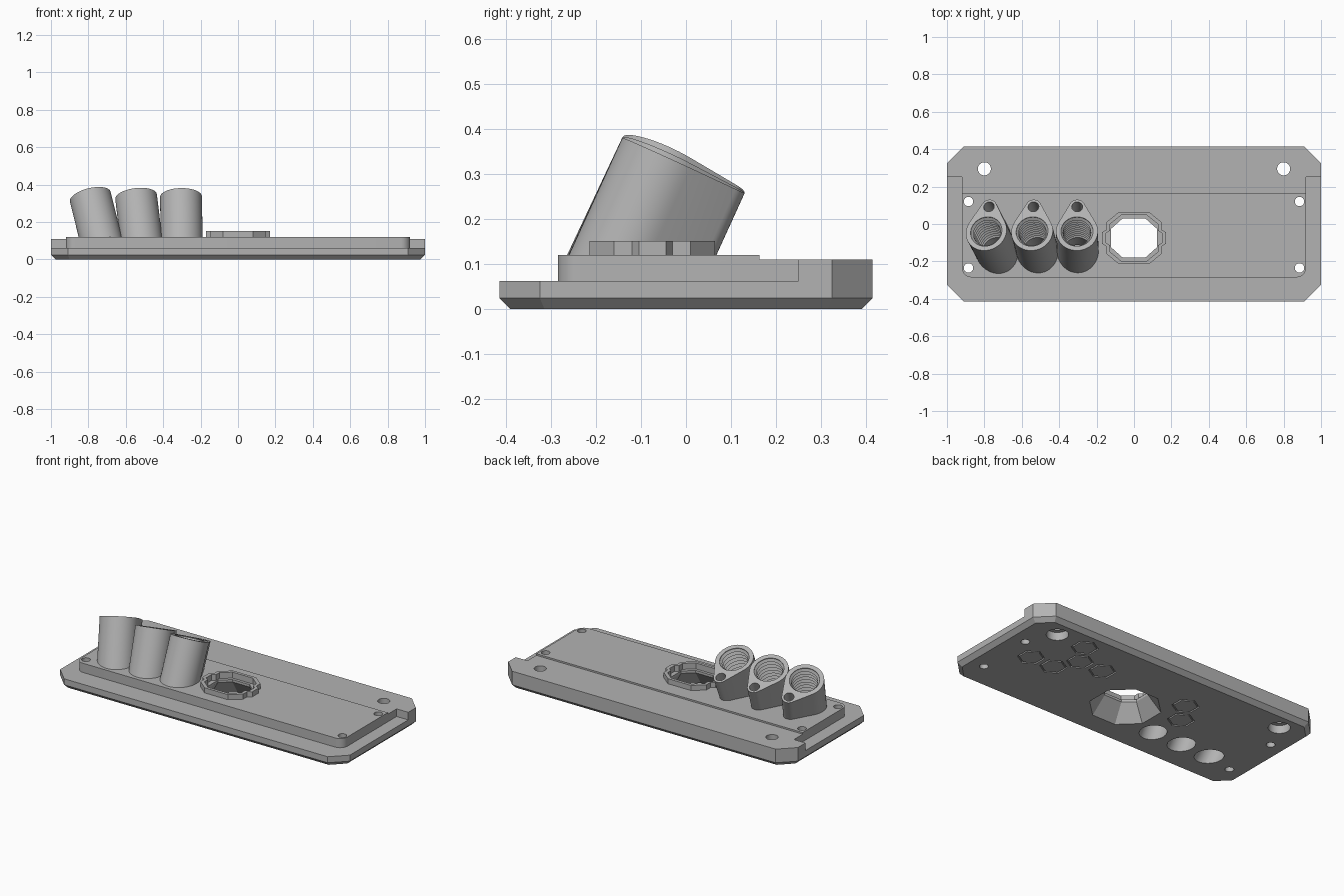
import bpy, bmesh
from math import sin, cos, pi, radians, acos
from mathutils import Matrix, Vector

if "Cube" in bpy.data.objects:
    bpy.data.objects.remove(bpy.data.objects["Cube"], do_unlink=True)

grey = bpy.data.materials.new("plain grey")
grey.use_nodes = True
grey.diffuse_color = (0.45, 0.45, 0.45, 1)
grey.node_tree.nodes["Principled BSDF"].inputs["Base Color"].default_value = (0.45, 0.45, 0.45, 1)


def loft(name, rings, matrix=Matrix(), trim_z=None):
    """Solid skinned through (outline, z) rings; optionally trimmed flat below trim_z."""
    bm = bmesh.new()
    loops = [[bm.verts.new((x, y, z)) for x, y in outline] for outline, z in rings]
    n = len(loops[0])
    for a, b in zip(loops, loops[1:]):
        for i in range(n):
            j = (i + 1) % n
            bm.faces.new((a[i], a[j], b[j], b[i]))
    bm.faces.new(loops[0][::-1])
    bm.faces.new(loops[-1])
    bm.transform(matrix)
    if trim_z is not None:
        cut = bmesh.ops.bisect_plane(bm, geom=bm.verts[:] + bm.edges[:] + bm.faces[:],
                                     plane_co=(0, 0, trim_z), plane_no=(0, 0, -1), clear_outer=True)
        edges = [e for e in cut["geom_cut"] if isinstance(e, bmesh.types.BMEdge)]
        bmesh.ops.contextual_create(bm, geom=edges)
    bmesh.ops.recalc_face_normals(bm, faces=bm.faces[:])
    mesh = bpy.data.meshes.new(name)
    bm.to_mesh(mesh)
    bm.free()
    mesh.materials.append(grey)
    obj = bpy.data.objects.new(name, mesh)
    bpy.context.collection.objects.link(obj)
    return obj


def combine(target, others, operation, keep=False):
    for other in others:
        mod = target.modifiers.new("boolean", "BOOLEAN")
        mod.operation, mod.solver, mod.object = operation, "EXACT", other
        bpy.context.view_layer.objects.active = target
        bpy.ops.object.modifier_apply(modifier=mod.name)
        if not keep:
            bpy.data.objects.remove(other, do_unlink=True)


def circle(r, x=0, y=0, n=32):
    return [(x + r * cos(2 * pi * i / n), y + r * sin(2 * pi * i / n)) for i in range(n)]


def mirrored(points, cx=0, cy=0, scale=1):
    """Outline symmetric in x and y from its first quadrant, listed from +y round to +x."""
    q = [(x * scale, y * scale) for x, y in points]
    full = (q + [(x, -y) for x, y in q[::-1]] + [(-x, -y) for x, y in q]
            + [(-x, y) for x, y in q[::-1]])
    return [(x + cx, y + cy) for x, y in full]


def plate_outline(inset):
    w, d, c = 1 - inset, 0.415 - inset, 0.09 - 0.59 * inset
    return mirrored([(w - c, d), (w, d - c)])


# Base plate with bevelled underside, raised deck and full-width rear rail
body = loft("base_plate", [(plate_outline(0.025), 0), (plate_outline(0), 0.025),
                           (plate_outline(0), 0.0625)])
r = 0.05
corner = [(0.92 - r + r * cos(a * pi / 16), -0.285 + r - r * sin(a * pi / 16)) for a in range(9)]
deck_half = [(0.92, 0.163)] + corner
deck = deck_half + [(-x, y) for x, y in deck_half[::-1]]
rear_deck = [(0.92, 0.1), (0.92, 0.3), (-0.92, 0.3), (-0.92, 0.1)]
rail_half = [(1, 0.25), (1, 0.325), (0.91, 0.415)]
rail = rail_half + [(-x, y) for x, y in rail_half[::-1]]
ring_y = -0.075
collar = [(0.08, 0.14), (0.147, 0.085), (0.147, 0.045), (0.172, 0.03)]
combine(body, [loft("deck", [(deck, 0.04), (deck, 0.12)]),
               loft("rear_deck", [(rear_deck, 0.04), (rear_deck, 0.11)]),
               loft("rail", [(rail, 0.04), (rail, 0.11)]),
               loft("collar", [(mirrored(collar, 0, ring_y), 0.1),
                               (mirrored(collar, 0, ring_y), 0.152)])], "UNION")

# Collar pocket and flared opening under it
pocket = mirrored(collar, 0, ring_y, 0.87)
neck = mirrored([(0.06, 0.105), (0.122, 0.05)], 0, ring_y)
flare = mirrored([(0.08, 0.185), (0.19, 0.08)], 0, ring_y)
cutters = [loft("pocket", [(pocket, 0.115), (pocket, 0.2)]),
           loft("flare", [(flare, -0.01), (flare, 0), (neck, 0.1), (neck, 0.13)])]

# Screw holes and counterbored mounting holes
for side in (-1, 1):
    for y in (0.12, -0.235):
        hole = circle(0.025, side * 0.885, y)
        cutters.append(loft("screw_hole", [(hole, -0.1), (hole, 0.2)]))
    bore, wide = circle(0.035, side * 0.8, 0.295), circle(0.062, side * 0.8, 0.295)
    cutters.append(loft("mount_hole", [(wide, -0.1), (wide, 0.05), (bore, 0.05), (bore, 0.2)]))

# Engraved hexagon outlines on the underside
for x, y in [(0.75, 0.01), (0.59, 0.01), (0.51, 0.145), (0.35, 0.145), (0.59, 0.28),
             (-0.25, 0.145), (-0.33, 0.01)]:
    outer, inner = ([(x + s * sin(i * pi / 3), y + s * cos(i * pi / 3)) for i in range(6)]
                    for s in (0.077, 0.067))
    groove = loft("groove", [(outer, -0.01), (outer, 0.008)])
    combine(groove, [loft("core", [(inner, -0.02), (inner, 0.02)])], "DIFFERENCE")
    cutters.append(groove)
combine(body, cutters, "DIFFERENCE")

# Teardrop cross-section of the slanted sockets
big, small, gap = 0.112, 0.042, 0.145
tangent = acos((big - small) / gap)
teardrop = []
for i in range(33):
    a = tangent + (2 * pi - 2 * tangent) * i / 32
    teardrop.append((big * sin(a), big * cos(a)))
for i in range(13):
    a = -tangent + 2 * tangent * i / 12
    teardrop.append((small * sin(a), gap + small * cos(a)))

# Threaded bore profile, from below the plate to above the socket
thread = [(circle(0.074), -0.6), (circle(0.074), -0.24)]
for i in range(9):
    z = -0.23 + i * 0.025
    thread += [(circle(0.086), z), (circle(0.074), z + 0.012)]
thread += [(circle(0.086), -0.004), (circle(0.086), 0.05)]

sockets = []
for name, x, lean in (("outer", -0.79, 14), ("middle", -0.545, 7), ("inner", -0.305, 1)):
    frame = (Matrix.Translation(Vector((x, -0.04, 0.335)))
             @ Matrix.Rotation(radians(-lean), 4, "Y") @ Matrix.Rotation(radians(-24.5), 4, "X"))
    socket = loft(name + "_socket", [(teardrop, -0.5), (teardrop, 0)], frame, 0.1)
    threaded = loft("bore", thread, frame)
    pin = circle(0.029, 0, gap, 20)
    combine(socket, [loft("pin_hole", [(pin, -0.15), (pin, 0.05)], frame)], "DIFFERENCE")
    combine(body, [threaded], "DIFFERENCE", keep=True)
    combine(socket, [threaded], "DIFFERENCE")
    sockets.append(socket)

# Smooth the curved walls, keep hard edges
for obj in [body] + sockets:
    bpy.ops.object.select_all(action="DESELECT")
    obj.select_set(True)
    bpy.context.view_layer.objects.active = obj
    bpy.ops.object.shade_smooth_by_angle(angle=radians(30))
